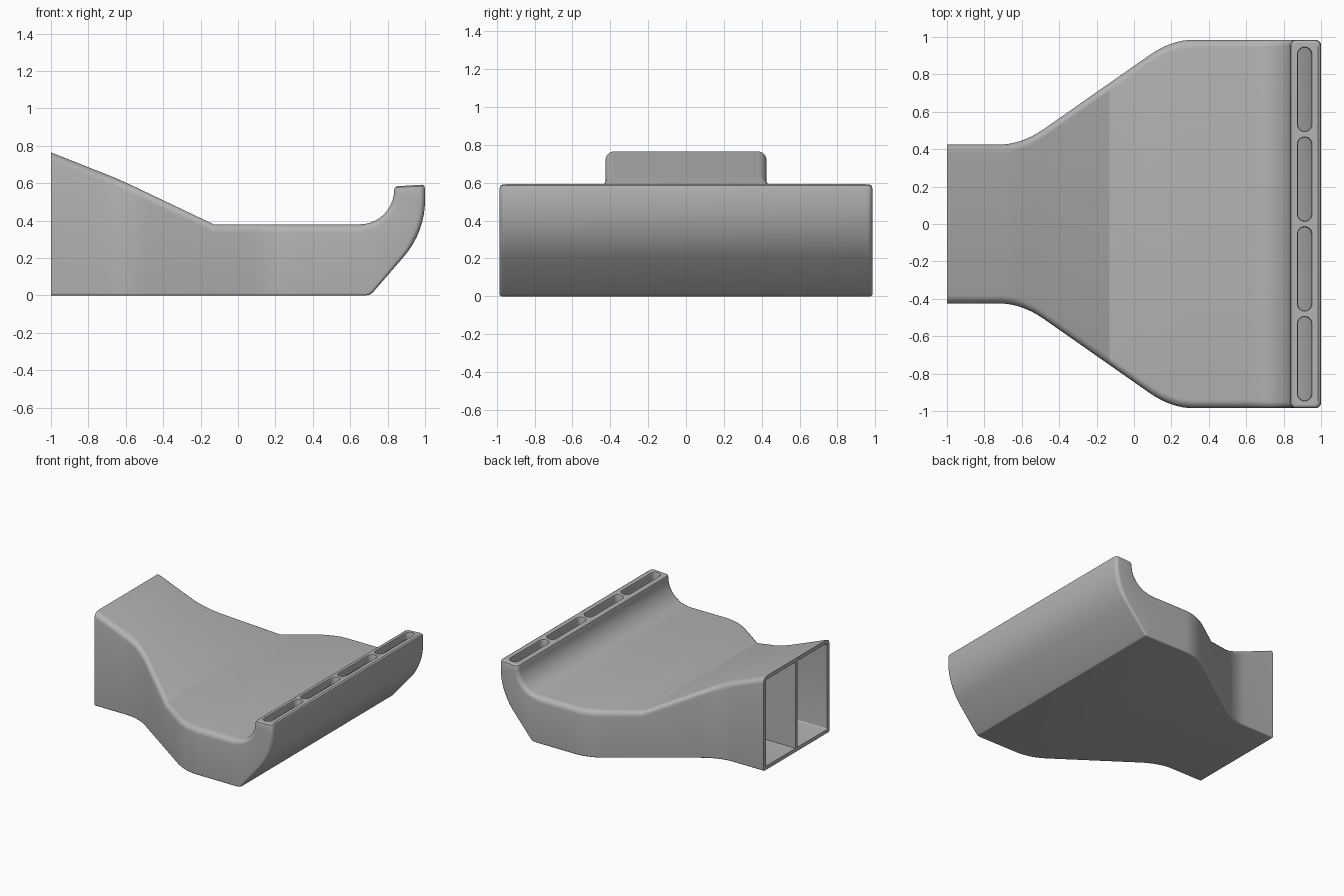
import bpy, bmesh
from math import sin, cos, pi, radians
from mathutils import Vector

cube = bpy.data.objects.get("Cube")
if cube:
    bpy.data.objects.remove(cube, do_unlink=True)

GREY = (0.45, 0.45, 0.45, 1)
plastic = bpy.data.materials.new("grey plastic")
plastic.use_nodes = True
plastic.diffuse_color = GREY
plastic.node_tree.nodes["Principled BSDF"].inputs["Base Color"].default_value = GREY

WALL = 0.03


def loft(name, rings):
    """Closed solid through a list of equally long point rings."""
    bm = bmesh.new()
    loops = [[bm.verts.new(p) for p in ring] for ring in rings]
    for a, b in zip(loops, loops[1:]):
        for i in range(len(a)):
            j = (i + 1) % len(a)
            bm.faces.new((a[i], a[j], b[j], b[i]))
    bm.faces.new(loops[0][::-1])
    bm.faces.new(loops[-1])
    bmesh.ops.recalc_face_normals(bm, faces=bm.faces[:])
    mesh = bpy.data.meshes.new(name)
    bm.to_mesh(mesh)
    bm.free()
    mesh.materials.append(plastic)
    obj = bpy.data.objects.new(name, mesh)
    bpy.context.collection.objects.link(obj)
    return obj


def cut(target, cutter):
    cutter.hide_render = True
    mod = target.modifiers.new("cut", "BOOLEAN")
    mod.operation = "DIFFERENCE"
    mod.solver = "EXACT"
    mod.object = cutter
    bpy.ops.object.select_all(action="DESELECT")
    bpy.context.view_layer.objects.active = target
    target.select_set(True)
    bpy.ops.object.modifier_apply(modifier=mod.name)
    bpy.data.objects.remove(cutter, do_unlink=True)


def half_width(x):
    """Plan outline: narrow neck, straight flare, wide mouth."""
    if x < -0.72:
        return 0.425
    if x < -0.48:
        return 0.425 + 0.7 * (x + 0.72) ** 2 / 0.48
    if x < 0.08:
        return 0.509 + 0.7 * (x + 0.48)
    if x < 0.32:
        return 0.985 - 0.7 * (0.32 - x) ** 2 / 0.48
    return 0.985


def top_height(x):
    """Side outline of the upper face."""
    pts = [(-1, 0.765), (-0.65, 0.626), (-0.55, 0.58), (-0.13, 0.38), (1, 0.38)]
    for (xa, za), (xb, zb) in zip(pts, pts[1:]):
        if x <= xb:
            return za + (zb - za) * (x - xa) / (xb - xa)


def section(low, high, hw, r_low, r_high, inset=0, steps=6):
    """Rounded rectangle standing on the line from low to high (x, z)."""
    low, high = Vector((low[0], 0, low[1])), Vector((high[0], 0, high[1]))
    up = (high - low).normalized()
    low, height = low + up * inset, (high - low).length - 2 * inset
    hw -= inset
    r_low, r_high = max(r_low - inset, 0.01), max(r_high - inset, 0.01)
    ring = []
    for k, (sy, r) in enumerate([(1, r_high), (-1, r_high), (-1, r_low), (1, r_low)]):
        base = height - r if k < 2 else r
        for i in range(steps + 1):
            a = (k + i / steps) * pi / 2
            y = sy * (hw - r) + r * cos(a)
            ring.append(low + up * (base + r * sin(a)) + Vector((0, y, 0)))
    return ring


# Stations along the body: (low point, high point, half width, radii)
xs = [-1, -0.72, -0.69, -0.66, -0.63, -0.6, -0.57, -0.54, -0.51, -0.48, -0.13]
xs += [0.08 + 0.03 * i for i in range(9)]
stations = [((x, 0), (x, top_height(x)), half_width(x), 0.012, 0.045) for x in xs]

# Upturned mouth
lows = [(0.685, 0), (0.705, 0.004), (0.72, 0.015)]
for i in range(9):
    a = radians(-40.4 + 40.4 * i / 8)
    lows.append((0.54 + 0.46 * cos(a), 0.51 + 0.46 * sin(a)))
lows.append((1, 0.57))
highs = [(0.61, 0.38), (0.63, 0.38)]
for i in range(11):
    a = radians(-90 + 9 * i)
    highs.append((0.65 + 0.185 * cos(a), 0.565 + 0.185 * sin(a)))
for i, (lo, hi) in enumerate(zip(lows, highs)):
    t = i / (len(lows) - 1)
    stations.append((lo, hi, 0.985, 0.012 + 0.018 * min(1, 2 * t), 0.045 - 0.015 * t))

# Softened rim of the mouth
rim = [((0.996, 0.585), (0.839, 0.577), 0.981, 0.028, 0.028),
       ((0.985, 0.592), (0.85, 0.584), 0.97, 0.022, 0.022)]

duct_body = loft("duct_body", [section(*s) for s in stations + rim])

# Hollow inside, open at the neck
inner = [section(*s, inset=WALL) for s in stations[:-1]]
inner.insert(0, [p - Vector((0.05, 0, 0)) for p in inner[0]])
cut(duct_body, loft("cavity_cutter", inner))


# Four round-ended outlet slots with flared lips
def slot_ring(y, r, z):
    ring = []
    for end in (1, -1):
        for i in range(13):
            a = pi * i / 12 + (0 if end > 0 else pi)
            ring.append((0.912 + r * cos(a), y + end * 0.187 + r * sin(a), z))
    return ring


for y in (-0.72, -0.24, 0.24, 0.72):
    cut(duct_body, loft("slot_cutter", [slot_ring(y, r, z) for r, z in
                                        [(0.036, 0.47), (0.036, 0.575), (0.043, 0.6)]]))

# Central divider in the neck
outline = [(-1, 0.015), (-1, 0.75), (-0.67, 0.62), (-0.67, 0.015)]
neck_divider = loft("neck_divider", [[(x, y, z) for x, z in outline] for y in (-0.011, 0.011)])

bpy.ops.object.select_all(action="DESELECT")
duct_body.select_set(True)
bpy.context.view_layer.objects.active = duct_body
bpy.ops.object.shade_smooth_by_angle(angle=radians(20))
